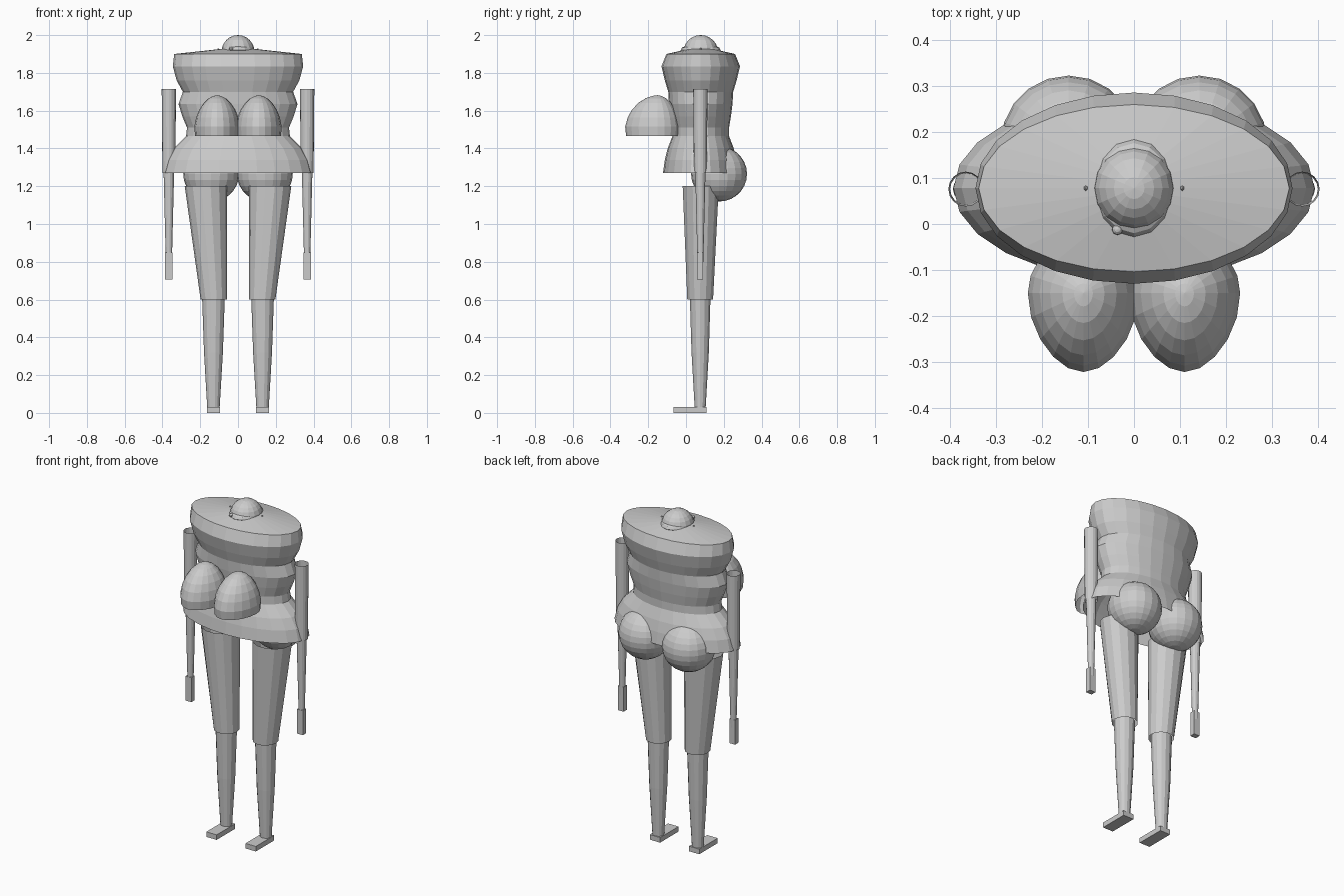
import bpy
import bmesh
from math import sin, cos, pi

if "Cube" in bpy.data.objects:
    bpy.data.objects.remove(bpy.data.objects["Cube"])

YC = 0.078  # depth of the body axis


def make(name, verts, faces):
    me = bpy.data.meshes.new(name)
    me.from_pydata(verts, [], faces)
    bm = bmesh.new()
    bm.from_mesh(me)
    bmesh.ops.remove_doubles(bm, verts=bm.verts, dist=1e-5)
    bmesh.ops.recalc_face_normals(bm, faces=bm.faces)
    bm.to_mesh(me)
    bm.free()
    ob = bpy.data.objects.new(name, me)
    bpy.context.collection.objects.link(ob)
    return ob


def loft(name, rings, n):
    """Open tube through elliptical rings (x, y, z, rx, ry)."""
    verts = [(x + rx * cos(2 * pi * i / n), y + ry * sin(2 * pi * i / n), z)
             for x, y, z, rx, ry in rings for i in range(n)]
    faces = [(k * n + i, k * n + (i + 1) % n, (k + 1) * n + (i + 1) % n, (k + 1) * n + i)
             for k in range(len(rings) - 1) for i in range(n)]
    return make(name, verts, faces)


def box(name, lo, hi):
    v = [(x, y, z) for x in (lo[0], hi[0]) for y in (lo[1], hi[1]) for z in (lo[2], hi[2])]
    f = [(0, 1, 3, 2), (4, 6, 7, 5), (0, 4, 5, 1), (2, 3, 7, 6), (0, 2, 6, 4), (1, 5, 7, 3)]
    return make(name, v, f)


def ball(name, c, r, n=20, m=12):
    me = bpy.data.meshes.new(name)
    bm = bmesh.new()
    bmesh.ops.create_uvsphere(bm, u_segments=n, v_segments=m, radius=1)
    for v in bm.verts:
        v.co = [c[k] + r[k] * v.co[k] for k in range(3)]
    bm.to_mesh(me)
    bm.free()
    ob = bpy.data.objects.new(name, me)
    bpy.context.collection.objects.link(ob)
    return ob


# Torso shell: flat shoulders, waist and flared hem, open below
loft("torso", [(0, YC, z, rx, ry) for z, rx, ry in [
    (1.27, 0.393, 0.200), (1.34, 0.375, 0.190), (1.40, 0.340, 0.175),
    (1.465, 0.275, 0.150), (1.51, 0.270, 0.150), (1.57, 0.295, 0.160),
    (1.635, 0.315, 0.168), (1.70, 0.292, 0.172), (1.76, 0.325, 0.190),
    (1.835, 0.345, 0.208), (1.90, 0.338, 0.182), (1.93, 0.06, 0.05)]], 24)

# Head sunk into the shoulders, with uneven base, ear tips and nose
ball("head", (0, YC, 1.91), (0.088, 0.092, 0.09), 16, 12)
ball("head_base", (0, YC, 1.92), (0.087, 0.106, 0.035), 14, 8)
ball("nose", (-0.036, -0.012, 1.928), (0.012, 0.012, 0.01), 8, 6)

for side, s in (("left", 1), ("right", -1)):
    # Chest dome: open half ellipsoid, pinched to a ridge at the front
    n = 20
    rows = [(1.465, 0.97), (1.515, 1.0), (1.565, 0.92), (1.605, 0.79),
            (1.64, 0.60), (1.665, 0.38), (1.678, 0.17), (1.682, 0.002)]
    dome = loft(side + "_chest", [(s * 0.11, -0.15, z, 0.121 * k, k) for z, k in rows], n)
    for v in dome.data.vertices:
        d = v.co.y + 0.15
        if d < 0:
            x = v.co.x - s * 0.11
            v.co.y = -0.15 + d * 0.172
            v.co.x = s * 0.11 + x * (1 - 0.12 * d * d)
        else:
            v.co.y = -0.15 + d * 0.12

    # Seat
    ball(side + "_seat", (s * 0.142, 0.175, 1.265), (0.148, 0.148, 0.146), 20, 14)

    # Leg
    loft(side + "_thigh", [(s * 0.128, 0.075, 0.60, 0.070, 0.070),
                           (s * 0.170, 0.078, 1.20, 0.112, 0.098)], 14)
    loft(side + "_shin", [(s * 0.130, 0.075, 0.03, 0.033, 0.030),
                          (s * 0.130, 0.075, 0.32, 0.050, 0.047),
                          (s * 0.130, 0.075, 0.61, 0.060, 0.056)], 14)
    xs = sorted((s * 0.095, s * 0.163))
    box(side + "_foot", (xs[0], -0.065, 0), (xs[1], 0.108, 0.03))

    # Arm: open tubes and a slim block hand
    loft(side + "_upper_arm", [(s * 0.366, YC - 0.002, 1.27, 0.034, 0.034),
                               (s * 0.366, YC - 0.002, 1.715, 0.038, 0.038)], 16)
    loft(side + "_forearm", [(s * 0.366, YC - 0.002, 0.80, 0.016, 0.016),
                             (s * 0.366, YC - 0.002, 1.28, 0.028, 0.028)], 14)
    xs = sorted((s * 0.348, s * 0.386))
    box(side + "_hand", (xs[0], 0.058, 0.705), (xs[1], 0.09, 0.85))

    # Ear tip
    ball(side + "_ear", (s * 0.105, YC, 1.926), (0.004, 0.006, 0.006), 6, 4)
